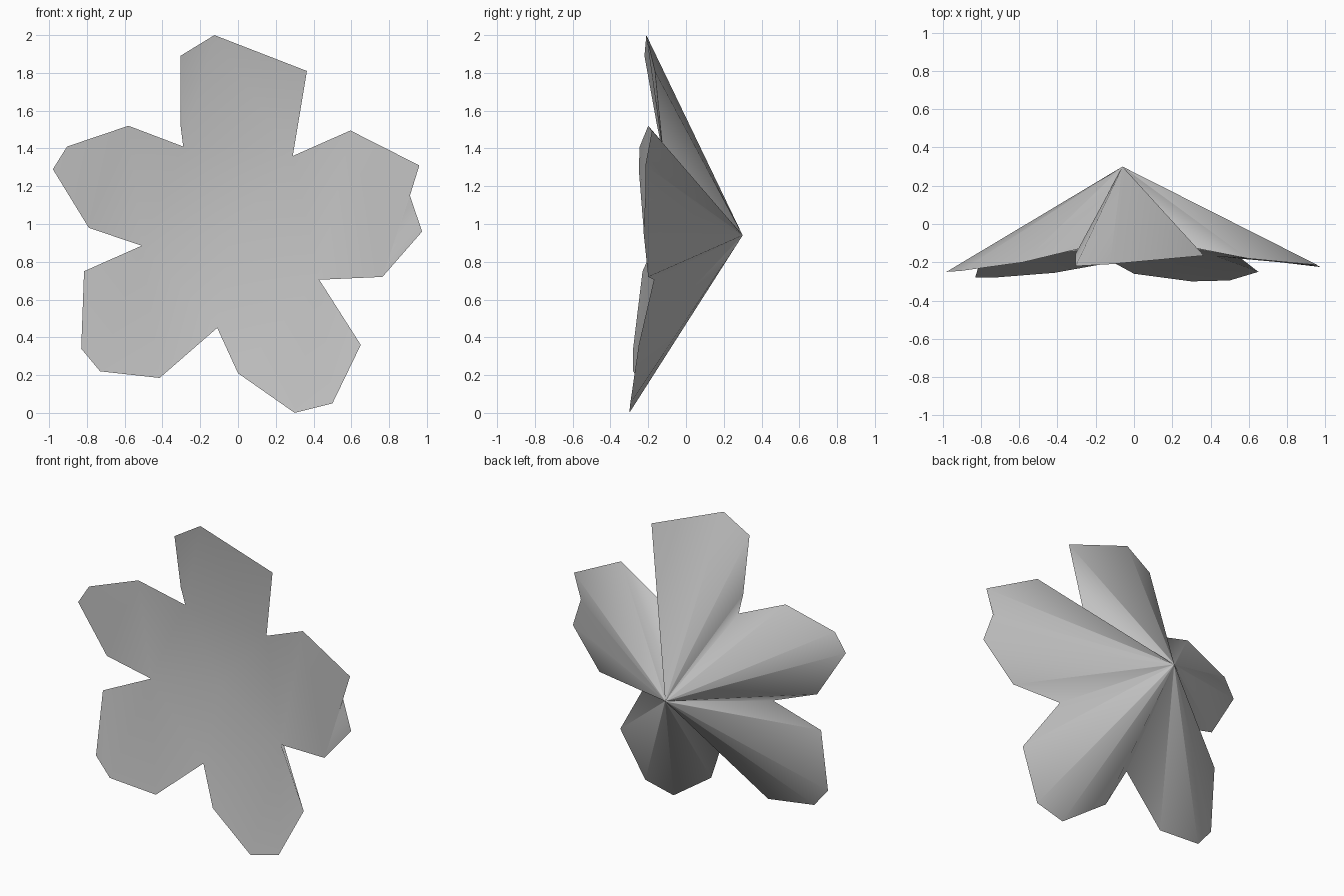
import bpy
import bmesh
from mathutils import Vector

cube = bpy.data.objects.get("Cube")
if cube:
    bpy.data.objects.remove(cube, do_unlink=True)

# Single pale grey material
grey = bpy.data.materials.new("pale_grey")
grey.use_nodes = True
colour = (0.54, 0.54, 0.54, 1)
grey.diffuse_color = colour
grey.node_tree.nodes["Principled BSDF"].inputs["Base Color"].default_value = colour

# Pointed back, shallow dish centre, and each petal's rim starting at a notch
back_tip = Vector((-0.06, 0.30, 0.94))
dish_centre = Vector((-0.04, -0.125, 0.95))
petals = {
    "upper": [(-0.29, -0.13, 1.41), (-0.305, -0.155, 1.53), (-0.305, -0.22, 1.89),
              (-0.125, -0.21, 2.0), (0.365, -0.165, 1.81)],
    "right": [(0.29, -0.12, 1.36), (0.595, -0.18, 1.495), (0.96, -0.215, 1.31),
              (0.91, -0.215, 1.15), (0.975, -0.225, 0.96), (0.765, -0.20, 0.72)],
    "lower_right": [(0.43, -0.17, 0.705), (0.65, -0.25, 0.36), (0.50, -0.295, 0.05),
                    (0.30, -0.30, 0.0), (0.0, -0.26, 0.21)],
    "lower_left": [(-0.11, -0.20, 0.45), (-0.415, -0.255, 0.185), (-0.73, -0.28, 0.22),
                   (-0.83, -0.28, 0.34), (-0.815, -0.23, 0.75)],
    "left": [(-0.51, -0.17, 0.885), (-0.79, -0.225, 0.98), (-0.98, -0.25, 1.29),
             (-0.905, -0.245, 1.41), (-0.58, -0.20, 1.52)],
}

bm = bmesh.new()
tip = bm.verts.new(back_tip)
centre = bm.verts.new(dish_centre)
rims = [[bm.verts.new(p) for p in petal] for petal in petals.values()]
outer = [v for rim in rims for v in rim]

# Folded back: fans out from a tiny ring, so shading runs along the petals
inner = [bm.verts.new(back_tip.lerp(v.co, 0.01)) for v in outer]
for i in range(len(outer)):
    j = (i + 1) % len(outer)
    bm.faces.new((inner[i], inner[j], outer[j], outer[i]))
    bm.faces.new((tip, inner[j], inner[i]))

# Shallow smooth front: a central dish between the notches and one face per petal
petal_fronts = []
for i, rim in enumerate(rims):
    next_notch = rims[(i + 1) % len(rims)][0]
    bm.faces.new((centre, rim[0], next_notch))
    petal_fronts.append(bm.faces.new(rim + [next_notch]))
bmesh.ops.triangulate(bm, faces=petal_fronts)

bmesh.ops.recalc_face_normals(bm, faces=bm.faces)
for f in bm.faces:
    f.smooth = True

# The rim and the closing crease beside the upper petal stay sharp
for i, v in enumerate(outer):
    bm.edges.get((v, outer[(i + 1) % len(outer)])).smooth = False
seam = len(rims[0])
bm.edges.get((inner[seam], outer[seam])).smooth = False

mesh = bpy.data.meshes.new("flower_petals")
bm.to_mesh(mesh)
bm.free()
mesh.materials.append(grey)
bpy.context.collection.objects.link(bpy.data.objects.new("flower_petals", mesh))
